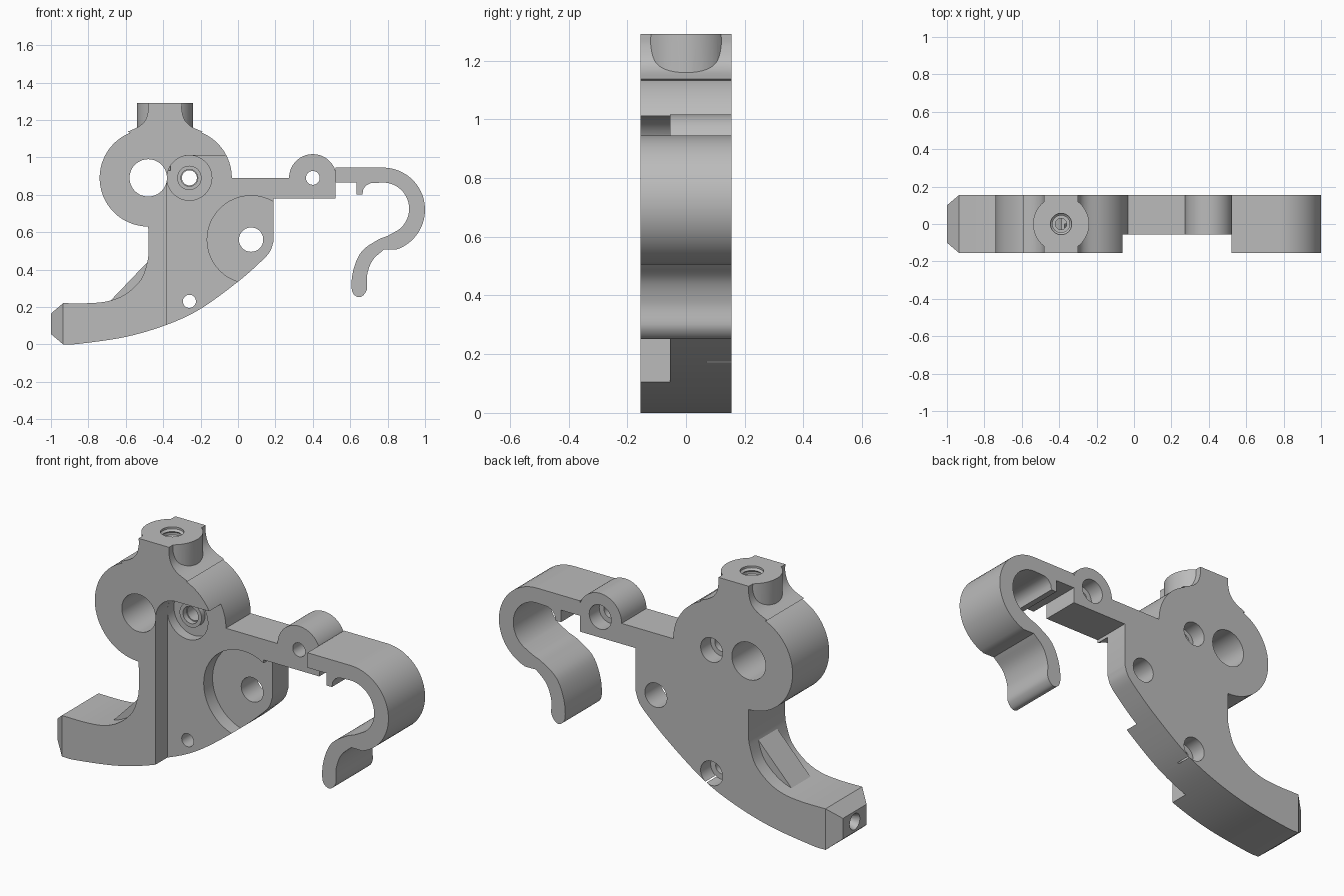
import bpy, bmesh, math
from mathutils import Vector, Matrix

if "Cube" in bpy.data.objects:
    bpy.data.objects.remove(bpy.data.objects["Cube"])

grey = bpy.data.materials.new("plain_grey")
grey.use_nodes = True
colour = (0.5, 0.5, 0.5, 1)
grey.diffuse_color = colour
grey.node_tree.nodes["Principled BSDF"].inputs["Base Color"].default_value = colour

FRONT, PLATE, BACK = -0.155, -0.055, 0.155


def make(name, bm):
    bmesh.ops.recalc_face_normals(bm, faces=bm.faces)
    me = bpy.data.meshes.new(name)
    bm.to_mesh(me)
    bm.free()
    me.materials.append(grey)
    ob = bpy.data.objects.new(name, me)
    bpy.context.collection.objects.link(ob)
    return ob


def prism(name, outline, y0, y1):
    """Extrude an x-z outline through the depth."""
    bm = bmesh.new()
    face = bm.faces.new([bm.verts.new((x, y0, z)) for x, z in outline])
    out = bmesh.ops.extrude_face_region(bm, geom=[face])
    verts = [v for v in out["geom"] if isinstance(v, bmesh.types.BMVert)]
    bmesh.ops.translate(bm, verts=verts, vec=(0, y1 - y0, 0))
    return make(name, bm)


def rod(name, start, end, r1, r2=None):
    """Cylinder or cone between two points."""
    a, b = Vector(start), Vector(end)
    turn = (b - a).to_track_quat('Z', 'Y').to_matrix().to_4x4()
    bm = bmesh.new()
    bmesh.ops.create_cone(bm, cap_ends=True, segments=48, radius1=r1,
                          radius2=r1 if r2 is None else r2, depth=(b - a).length,
                          matrix=Matrix.Translation((a + b) / 2) @ turn)
    return make(name, bm)


def bore(x, z, r, y0, y1):
    return rod("bore", (x, y0, z), (x, y1, z), r)


def arc(cx, cz, r, a0, a1, n=28):
    angles = [math.radians(a0 + (a1 - a0) * i / n) for i in range(n + 1)]
    return [(cx + r * math.cos(a), cz + r * math.sin(a)) for a in angles]


def smooth(points, n=6):
    """Smooth curve through the given points."""
    p = [Vector(q) for q in points]
    p = [2 * p[0] - p[1]] + p + [2 * p[-1] - p[-2]]
    out = []
    for a, b, c, d in zip(p, p[1:], p[2:], p[3:]):
        for i in range(n):
            t = i / n
            q = 2 * b + (c - a) * t + (2*a - 5*b + 4*c - d) * t**2 + (3*b - a - 3*c + d) * t**3
            out.append(tuple(q / 2))
    return out + [tuple(points[-1])]


def combine(ob, other, operation='DIFFERENCE'):
    mod = ob.modifiers.new("combine", 'BOOLEAN')
    mod.operation, mod.object, mod.solver = operation, other, 'EXACT'
    graph = bpy.context.evaluated_depsgraph_get()
    me = bpy.data.meshes.new_from_object(ob.evaluated_get(graph))
    ob.modifiers.clear()
    ob.data = me
    bpy.data.objects.remove(other)


# Body outline: sweeping underside, arm with pivot bump, round head, neck and tail
underside = smooth([(-.935, 0), (-.85, .003), (-.6, .04), (-.38, .105), (-.2, .19),
                    (0, .335), (.12, .44), (.17, .495), (.19, .55)])
bump = arc(.4, .89, .127, 0, 180)
bump = [(.52, .78), (.52, .93)] + [p for p in bump if p[0] < .515]
head_right = arc(-.295, .89, .262, 0, 68)
neck_right = smooth([(-.19, 1.137), (-.25, 1.165), (-.285, 1.2), (-.3, 1.25), (-.3, 1.29)])
neck_left = [(-.78 - x, z) for x, z in reversed(neck_right)]
head_left = arc(-.48, .89, .26, 112, 270)
tail = smooth([(-.478, .5), (-.485, .44), (-.52, .345), (-.6, .27),
               (-.69, .232), (-.8, .22), (-.935, .22)])
body = prism("body", underside + [(.19, .78)] + bump + head_right + neck_right
             + neck_left + head_left + tail, FRONT, BACK)

# Threaded neck post
combine(body, rod("post", (-.39, 0, 1.02), (-.39, 0, 1.29), .15), 'UNION')

# Stepped-down front plate, with the rounded pocket beside the head hole
step = [(-.38, -.1), (.6, -.1), (.6, 1.1), (.1, 1.1), (.1, 1.012)]
combine(body, prism("step", step + arc(-.26, .89, .12, 90, 180), -.3, PLATE))
combine(body, bore(-.26, .89, .12, -.1, .0))
combine(body, bore(.07, .56, .235, -.1, .02))

# Through holes and wider bores on the back
for x, z, r in ((-.48, .89, .1), (.07, .56, .065), (-.26, .23, .035),
                (.4, .89, .037), (-.26, .89, .04)):
    combine(body, bore(x, z, r, -.3, .3))
for x, z in ((-.26, .23), (.4, .89), (-.26, .89)):
    combine(body, bore(x, z, .065, .07, .3))

# Screw hole down the neck
combine(body, rod("neck_hole", (-.39, 0, 1.1), (-.39, 0, 1.4), .057))
combine(body, rod("neck_pilot", (-.39, 0, .93), (-.39, 0, 1.15), .03))

# Thread ridges inside the neck
threads = []
for i in range(5):
    bm = bmesh.new()
    rings = []
    for r, dz in ((.06, -.012), (.046, 0), (.06, .012)):
        rings.append([bm.verts.new((-.39 + x, y, 1.27 - i * .033 + dz))
                      for x, y in arc(0, 0, r, 0, 360, 32)[:-1]])
    for low, high in zip(rings, rings[1:] + rings[:1]):
        for k in range(32):
            j = (k + 1) % 32
            bm.faces.new((low[k], low[j], high[j], high[k]))
    threads.append(make(f"thread_ridge_{i + 1}", bm))

# Raised ring around the pocket hole
ring = bore(-.26, .89, .065, -.03, .01)
ring.name = "pocket_ring"
combine(ring, bore(-.26, .89, .045, -.1, .1))

# Tapered tail tip with a small end hole
bm = bmesh.new()
ends = []
for x, y, z0, z1 in ((-.935, .155, 0, .22), (-1, .1, .055, .165)):
    ends.append([bm.verts.new(c) for c in ((x, -y, z0), (x, y, z0), (x, y, z1), (x, -y, z1))])
    bm.faces.new(ends[-1])
for k in range(4):
    j = (k + 1) % 4
    bm.faces.new((ends[0][k], ends[0][j], ends[1][j], ends[1][k]))
combine(body, make("tip", bm), 'UNION')
combine(body, rod("end_hole", (-1.1, 0, .11), (-.8, 0, .11), .03))
combine(body, rod("end_flare", (-1.01, 0, .11), (-.97, 0, .11), .047, .03))

# Sloped gusset between tail and body
gusset = prism("gusset", [(-.69, .225), (-.47, .455), (-.45, .3), (-.6, .2)], -.08, .08)

# Curved spring hook
hook_back = arc(.775, .72, .225, 90, -72)
hook_tip = smooth([(.78, .507), (.72, .45), (.69, .37), (.688, .29), (.65, .252),
                   (.61, .285), (.615, .39), (.66, .495), (.745, .557), (.8, .58)])
hook_inner = arc(.775, .725, .14, -55, 90)
lip = [(.71, .862), (.685, .85), (.67, .83), (.665, .8), (.633, .8), (.633, .865), (.52, .865)]
hook = prism("hook", [(.52, .945)] + hook_back + hook_tip + hook_inner + lip, FRONT, BACK)

for ob in [body, ring, gusset, hook] + threads:
    bpy.ops.object.select_all(action='DESELECT')
    ob.select_set(True)
    bpy.context.view_layer.objects.active = ob
    bpy.ops.object.shade_smooth_by_angle(angle=math.radians(30))
